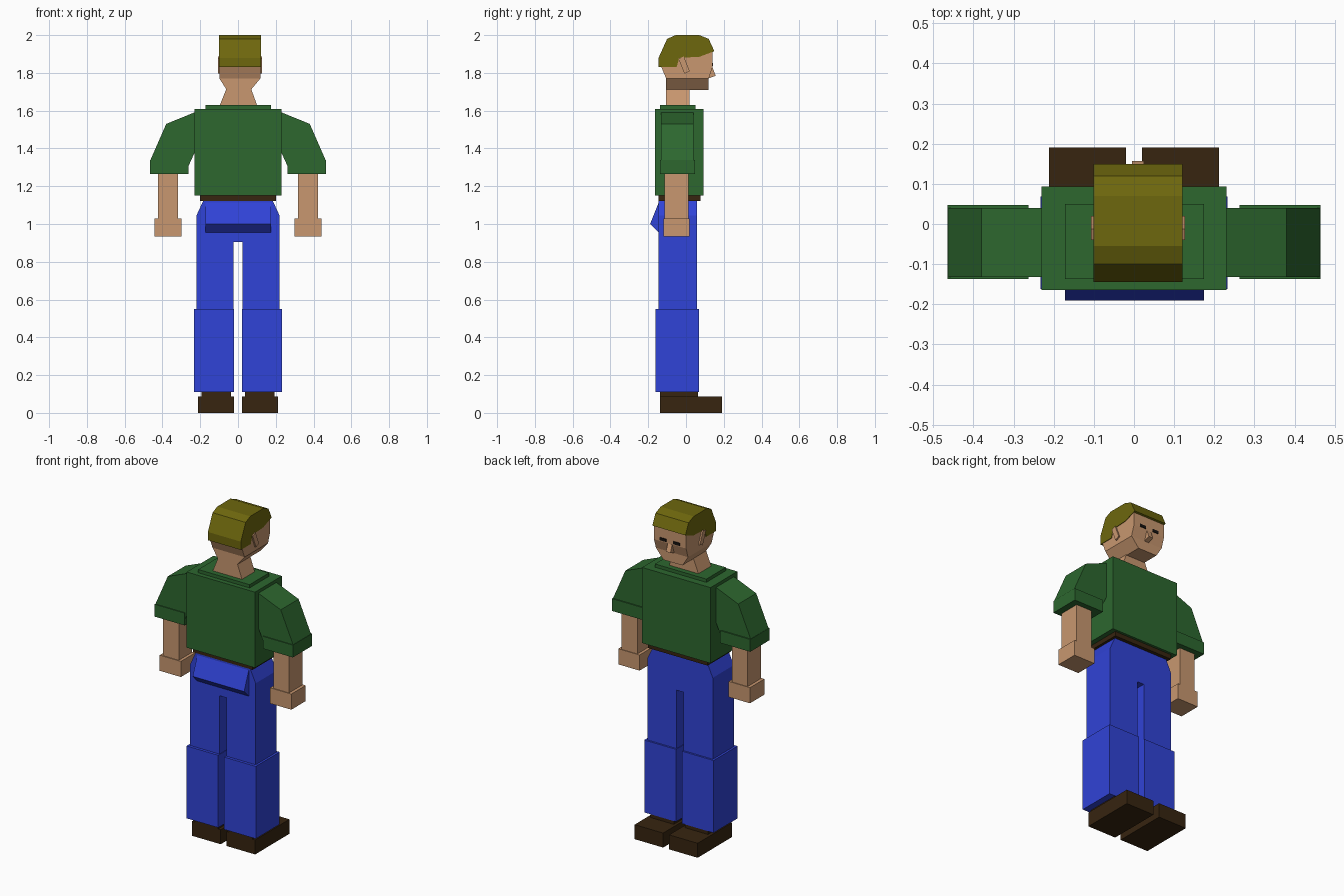
import bpy
import bmesh

cube = bpy.data.objects.get("Cube")
if cube:
    bpy.data.objects.remove(cube, do_unlink=True)


def material(name, r, g, b):
    m = bpy.data.materials.new(name)
    m.use_nodes = True
    m.diffuse_color = (r, g, b, 1)
    bsdf = next(n for n in m.node_tree.nodes if n.type == "BSDF_PRINCIPLED")
    bsdf.inputs["Base Color"].default_value = (r, g, b, 1)
    return m


SKIN = material("skin", 0.58, 0.31, 0.16)
GREEN = material("shirt green", 0.026, 0.136, 0.028)
BLUE = material("trouser blue", 0.03, 0.056, 0.68)
HAIR = material("hair olive", 0.155, 0.135, 0.004)
BROWN = material("dark brown", 0.038, 0.018, 0.005)
BLACK = material("eye black", 0.008, 0.006, 0.005)


def stack(name, mat, rings):
    """Join horizontal rectangles (z, x0, x1, y0, y1) into a closed solid."""
    loops = [[(x0, y0, z), (x1, y0, z), (x1, y1, z), (x0, y1, z)]
             for z, x0, x1, y0, y1 in rings]
    return skin_loops(name, mat, loops)


def box(name, mat, x0, x1, y0, y1, z0, z1):
    return stack(name, mat, [(z0, x0, x1, y0, y1), (z1, x0, x1, y0, y1)])


def prism_x(name, mat, profile, x0, x1):
    """Extrude a (y, z) profile sideways."""
    return skin_loops(name, mat, [[(x, y, z) for y, z in profile] for x in (x0, x1)])


def prism_y(name, mat, profile, y0, y1):
    """Extrude an (x, z) profile in depth."""
    return skin_loops(name, mat, [[(x, y, z) for x, z in profile] for y in (y0, y1)])


def skin_loops(name, mat, loops):
    bm = bmesh.new()
    rows = [[bm.verts.new(p) for p in loop] for loop in loops]
    n = len(rows[0])
    bm.faces.new(rows[0])
    bm.faces.new(rows[-1])
    for a, b in zip(rows, rows[1:]):
        for i in range(n):
            j = (i + 1) % n
            bm.faces.new((a[i], a[j], b[j], b[i]))
    bmesh.ops.recalc_face_normals(bm, faces=bm.faces)
    mesh = bpy.data.meshes.new(name)
    bm.to_mesh(mesh)
    bm.free()
    mesh.materials.append(mat)
    obj = bpy.data.objects.new(name, mesh)
    bpy.context.collection.objects.link(obj)
    return obj


# Head with tapered jaw, and flared neck
stack("head", SKIN, [
    (1.71, -0.06, 0.068, -0.105, 0.12),
    (1.77, -0.098, 0.118, -0.105, 0.12),
    (1.83, -0.098, 0.118, -0.13, 0.14),
    (1.91, -0.098, 0.118, -0.12, 0.14),
    (1.96, -0.098, 0.118, -0.1, 0.115)])
stack("neck", SKIN, [
    (1.62, -0.1, 0.104, -0.105, 0.018),
    (1.72, -0.06, 0.068, -0.105, 0.018)])

# Hair cap
prism_x("hair", HAIR, [
    (-0.145, 1.83), (-0.145, 1.88), (-0.1, 1.98), (-0.055, 2.0), (0.07, 2.0),
    (0.12, 1.98), (0.15, 1.915), (0.07, 1.885), (-0.035, 1.88), (-0.05, 1.83)],
    -0.101, 0.121)

# Face details
prism_x("nose", SKIN, [(0.138, 1.835), (0.157, 1.785), (0.118, 1.77)], -0.005, 0.025)
for side, s in (("left", 1), ("right", -1)):
    cx = 0.01 + s * 0.045
    box(side + "_eye", BLACK, cx - 0.021, cx + 0.021, 0.137, 0.144, 1.836, 1.853)
    ear_x = 0.01 + s * 0.117
    prism_x(side + "_ear", SKIN,
            [(-0.04, 1.875), (-0.012, 1.887), (0.02, 1.808), (-0.008, 1.796)],
            ear_x, ear_x - s * 0.02)

# Shirt and belt
box("shirt", GREEN, -0.23, 0.23, -0.165, 0.093, 1.15, 1.61)
box("collar", GREEN, -0.172, 0.174, -0.137, 0.05, 1.6, 1.63)
box("belt", BROWN, -0.2, 0.2, -0.145, 0.078, 1.122, 1.152)

# Hips and seat of the trousers
stack("hips", BLUE, [
    (0.905, -0.22, 0.22, -0.145, 0.057),
    (1.045, -0.22, 0.22, -0.145, 0.057),
    (1.125, -0.183, 0.183, -0.145, 0.057)])
prism_x("trouser_seat", BLUE,
        [(-0.14, 1.125), (-0.19, 1.0), (-0.14, 0.95)], -0.172, 0.174)


def span(s, a, b):
    """Mirror a sideways range onto the chosen side."""
    return sorted((s * a, s * b))


# Arms and legs
for side, s in (("left", 1), ("right", -1)):
    prism_y(side + "_sleeve", GREEN, [
        (s * x, z) for x, z in (
            (0.22, 1.595), (0.38, 1.53), (0.463, 1.34), (0.463, 1.3),
            (0.265, 1.3), (0.22, 1.4))], -0.132, 0.04)
    box(side + "_cuff", GREEN, *span(s, 0.263, 0.465), -0.137, 0.047, 1.265, 1.34)
    box(side + "_forearm", SKIN, *span(s, 0.318, 0.424), -0.115, 0.014, 1.02, 1.28)
    box(side + "_hand", SKIN, *span(s, 0.3, 0.443), -0.12, 0.018, 0.935, 1.03)
    box(side + "_thigh", BLUE, *span(s, 0.023, 0.22), -0.145, 0.057, 0.54, 0.91)
    box(side + "_shin", BLUE, *span(s, 0.02, 0.233), -0.162, 0.068, 0.11, 0.55)
    box(side + "_ankle", BROWN, *span(s, 0.037, 0.193), -0.138, 0.064, 0.08, 0.12)
    box(side + "_shoe", BROWN, *span(s, 0.02, 0.212), -0.138, 0.191, 0.0, 0.088)
